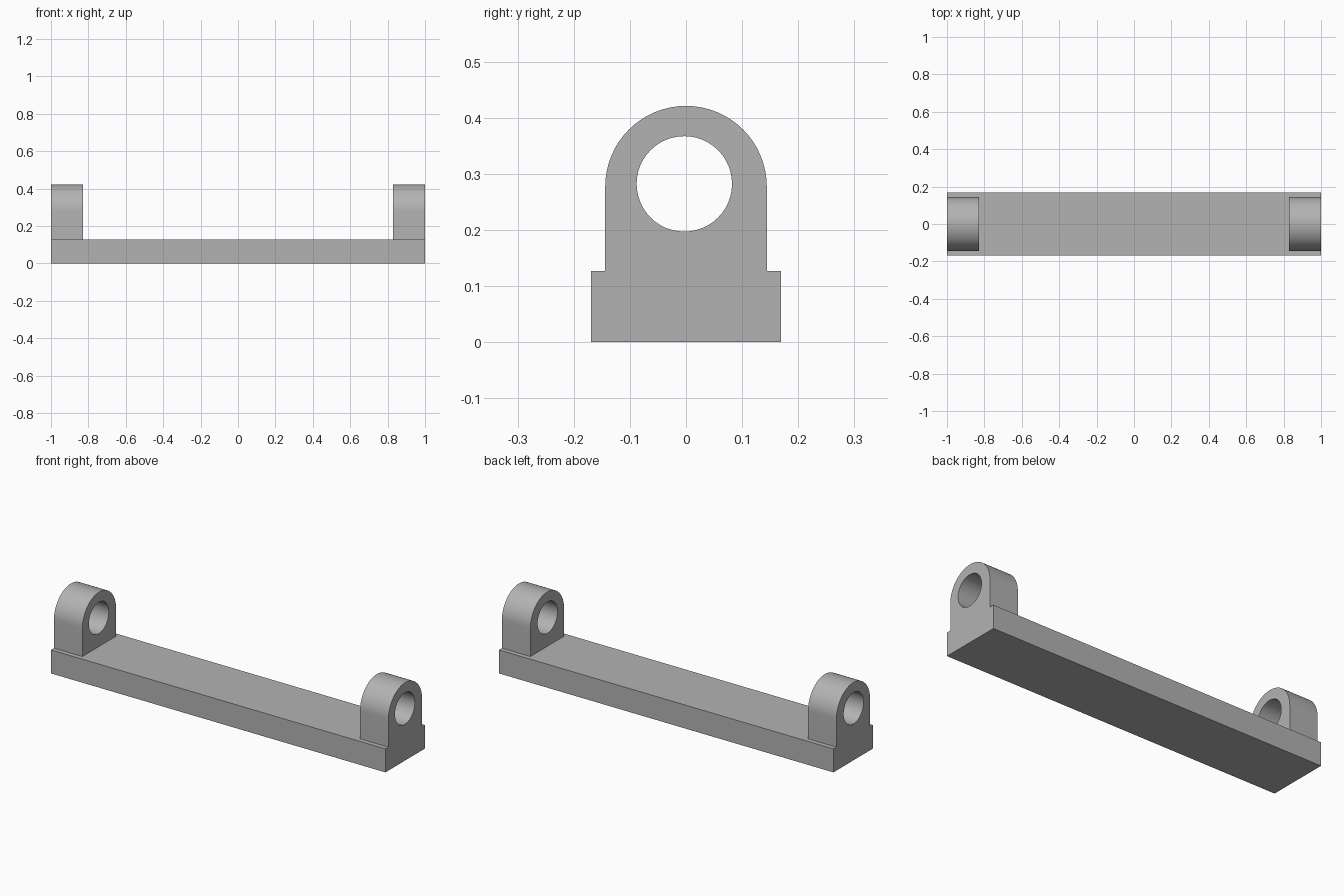
import bpy
import bmesh
from math import pi, sin, cos, radians
from mathutils import Matrix

cube = bpy.data.objects.get("Cube")
if cube:
    bpy.data.objects.remove(cube, do_unlink=True)

BASE_HALF_WIDTH, BASE_TOP = 0.169, 0.127
LUG_RADIUS, LUG_CENTRE, LUG_LENGTH = 0.144, 0.277, 0.17
HOLE_RADIUS, HOLE_Y, HOLE_Z = 0.085, -0.003, 0.282

# Single plain grey
grey = bpy.data.materials.new("plain grey")
grey.use_nodes = True
colour = (0.45, 0.45, 0.45, 1)
grey.diffuse_color = colour
grey.node_tree.nodes["Principled BSDF"].inputs["Base Color"].default_value = colour


def finish(name, bm):
    bmesh.ops.recalc_face_normals(bm, faces=bm.faces)
    mesh = bpy.data.meshes.new(name)
    bm.to_mesh(mesh)
    bm.free()
    mesh.materials.append(grey)
    obj = bpy.data.objects.new(name, mesh)
    bpy.context.collection.objects.link(obj)
    return obj


def arc(y, z, radius, start, end, steps):
    angles = [start + (end - start) * i / steps for i in range(steps + 1)]
    return [(y + radius * cos(a), z + radius * sin(a)) for a in angles]


def add_loop(bm, points, x):
    verts = [bm.verts.new((x, y, z)) for y, z in points]
    return [bm.edges.new((v, verts[i - 1])) for i, v in enumerate(verts)]


# Base bar
bm = bmesh.new()
bmesh.ops.create_cube(bm, size=1, matrix=Matrix.Translation((0, 0, BASE_TOP / 2))
                      @ Matrix.Diagonal((2, 2 * BASE_HALF_WIDTH, BASE_TOP, 1)))
finish("base_bar", bm)

# Round-topped lugs with a through hole, one at each end
outline = [(-LUG_RADIUS, BASE_TOP), (LUG_RADIUS, BASE_TOP)]
outline += arc(0, LUG_CENTRE, LUG_RADIUS, 0, pi, 32)
hole = arc(HOLE_Y, HOLE_Z, HOLE_RADIUS, 0, 2 * pi, 48)[:-1]

for name, x in (("right_lug", -1), ("left_lug", 1 - LUG_LENGTH)):
    bm = bmesh.new()
    edges = add_loop(bm, outline, x) + add_loop(bm, hole, x)
    bmesh.ops.triangle_fill(bm, edges=edges, use_beauty=True, normal=(1, 0, 0))
    ext = bmesh.ops.extrude_face_region(bm, geom=bm.faces[:], use_keep_orig=True)
    moved = [g for g in ext["geom"] if isinstance(g, bmesh.types.BMVert)]
    bmesh.ops.translate(bm, verts=moved, vec=(LUG_LENGTH, 0, 0))
    lug = finish(name, bm)
    bpy.ops.object.select_all(action="DESELECT")
    lug.select_set(True)
    bpy.context.view_layer.objects.active = lug
    bpy.ops.object.shade_smooth_by_angle(angle=radians(30))
